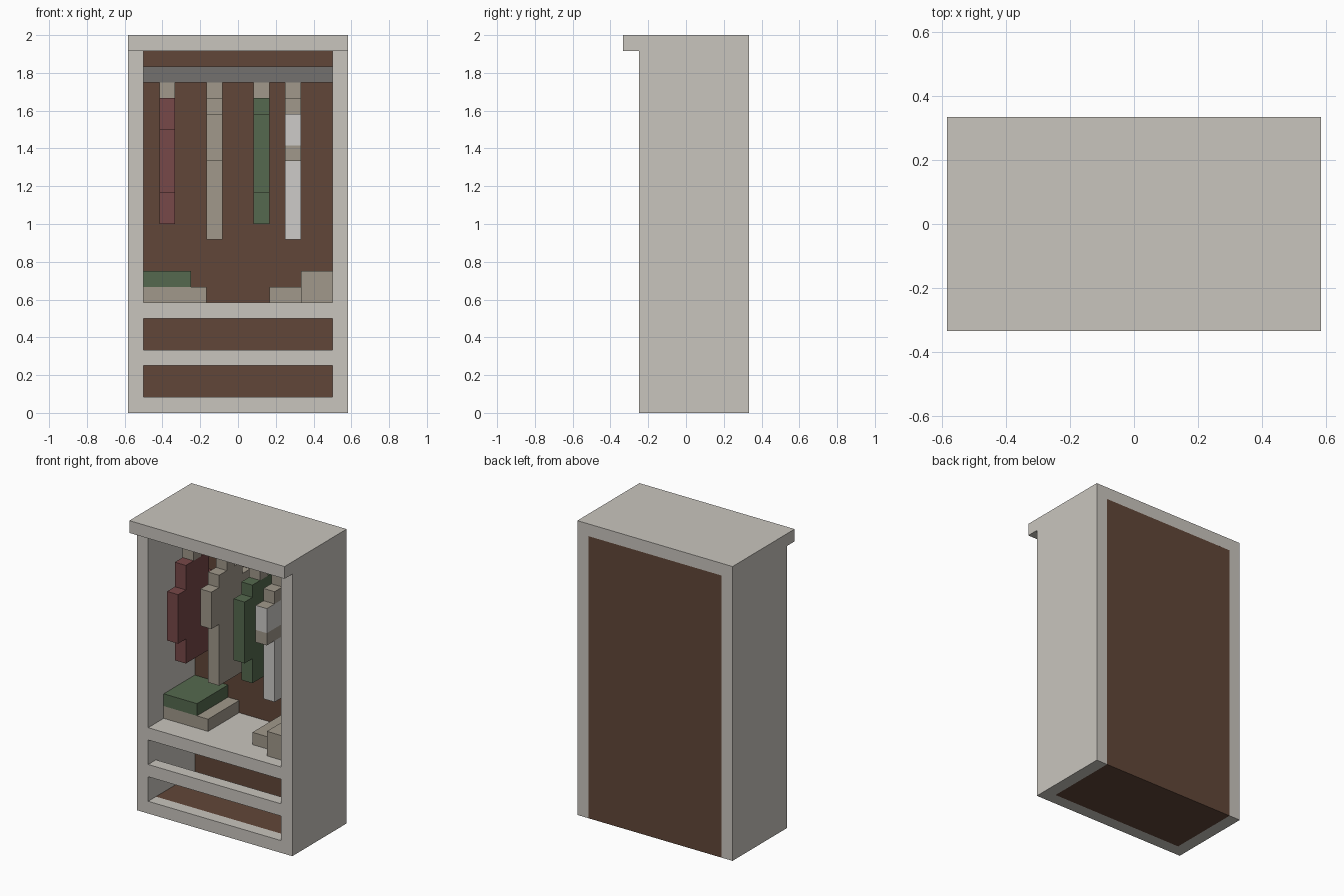
import bpy
import bmesh
from mathutils import Vector

old = bpy.data.objects.get("Cube")
if old:
    bpy.data.objects.remove(old, do_unlink=True)

U = 1 / 12  # one grid unit: the wardrobe is 14 x 8 x 24 units


def srgb(r, g, b):
    lin = [c / 255 / 12.92 if c < 11 else ((c / 255 + 0.055) / 1.055) ** 2.4 for c in (r, g, b)]
    return (*lin, 1.0)


def material(name, rgb):
    m = bpy.data.materials.new(name)
    m.use_nodes = True
    m.diffuse_color = srgb(*rgb)
    bsdf = m.node_tree.nodes["Principled BSDF"]
    bsdf.inputs["Base Color"].default_value = m.diffuse_color
    bsdf.inputs["Roughness"].default_value = 0.9
    return m


PALE = material("pale painted wood", (201, 197, 190))
BROWN = material("dark brown wood", (97, 70, 56))
GREY = material("grey metal", (115, 113, 110))
BEIGE = material("beige cloth", (161, 153, 139))
RED = material("dull red cloth", (119, 72, 72))
GREEN = material("dull green cloth", (85, 105, 78))
WHITE = material("white cloth", (205, 203, 200))


def finish(name, bm, mats):
    bmesh.ops.recalc_face_normals(bm, faces=bm.faces[:])
    mesh = bpy.data.meshes.new(name)
    bm.to_mesh(mesh)
    bm.free()
    for m in mats:
        mesh.materials.append(m)
    ob = bpy.data.objects.new(name, mesh)
    bpy.context.collection.objects.link(ob)
    return ob


def box(name, x, y, z, mat):
    """Box from (min, max) ranges in grid units."""
    bm = bmesh.new()
    bmesh.ops.create_cube(bm, size=1)
    for v in bm.verts:
        v.co = Vector([((a + b) / 2 + c * (b - a)) * U for (a, b), c in zip((x, y, z), v.co)])
    return finish(name, bm, [mat])


def garment(name, x, bottom, sleeve, mat, trim=None, bands=()):
    """Hanging garment: cross-shaped side outline extruded one unit in x.
    Faces inside the height bands take the trim colour."""
    lo, hi = sleeve
    half = [(1.5, bottom), (1.5, lo), (2.5, lo), (2.5, hi), (1.5, hi), (1.5, 20)]
    outline = [(0.5 + d, z) for d, z in half] + [(0.5 - d, z) for d, z in reversed(half)]
    bm = bmesh.new()
    face = bm.faces.new([bm.verts.new((x * U, y * U, z * U)) for y, z in outline])
    ext = bmesh.ops.extrude_face_region(bm, geom=[face])
    moved = [g for g in ext["geom"] if isinstance(g, bmesh.types.BMVert)]
    bmesh.ops.translate(bm, verts=moved, vec=(U, 0, 0))
    # Cut along every band edge, then colour by height
    for level in {z for band in bands for z in band}:
        bmesh.ops.bisect_plane(bm, geom=bm.verts[:] + bm.edges[:] + bm.faces[:],
                               plane_co=(0, 0, level * U), plane_no=(0, 0, 1), dist=1e-5)
    for f in bm.faces:
        z = f.calc_center_median().z / U
        f.material_index = int(any(a - 0.01 <= z <= b + 0.01 for a, b in bands))
    finish(name, bm, [mat, trim] if trim else [mat])
    # Hanger hook between garment and rod
    box(name + "_hook", (x, x + 1), (0, 1), (20, 21), BEIGE)


# Cabinet shell
for side, x0 in (("right", -7), ("left", 6)):
    box(side + "_wall", (x0, x0 + 1), (-3, 4), (0, 23), PALE)
box("top_board", (-7, 7), (-4, 4), (23, 24), PALE)
box("back_panel", (-6, 6), (3, 4), (0, 23), BROWN)
box("floor_panel", (-6, 6), (-2, 3), (0, 1), BROWN)

# Front rails and the main shelf
box("bottom_rail", (-6, 6), (-3, -2), (0, 1), PALE)
box("middle_rail", (-6, 6), (-3, -2), (3, 4), PALE)
box("shelf", (-6, 6), (-3, 3), (6, 7), PALE)

# Hanging rod and garments
box("hanging_rod", (-6, 6), (0, 1), (21, 22), GREY)
garment("red_shirt", -5, 12, (14, 18), RED)
garment("beige_coat", -2, 11, (16, 19), BEIGE)
garment("green_shirt", 1, 12, (14, 19), GREEN)
garment("white_dress", 3, 11, (16, 19), WHITE, BEIGE, [(16, 17), (19, 20)])

# Folded cloth and boxes on the shelf
box("folded_beige_cloth", (-6, -2), (-1, 3), (7, 8), BEIGE)
box("folded_green_cloth", (-6, -3), (-1, 3), (8, 9), GREEN)
box("low_box", (2, 4), (-1, 3), (7, 8), BEIGE)
box("tall_box", (4, 6), (-2, 3), (7, 9), BEIGE)
